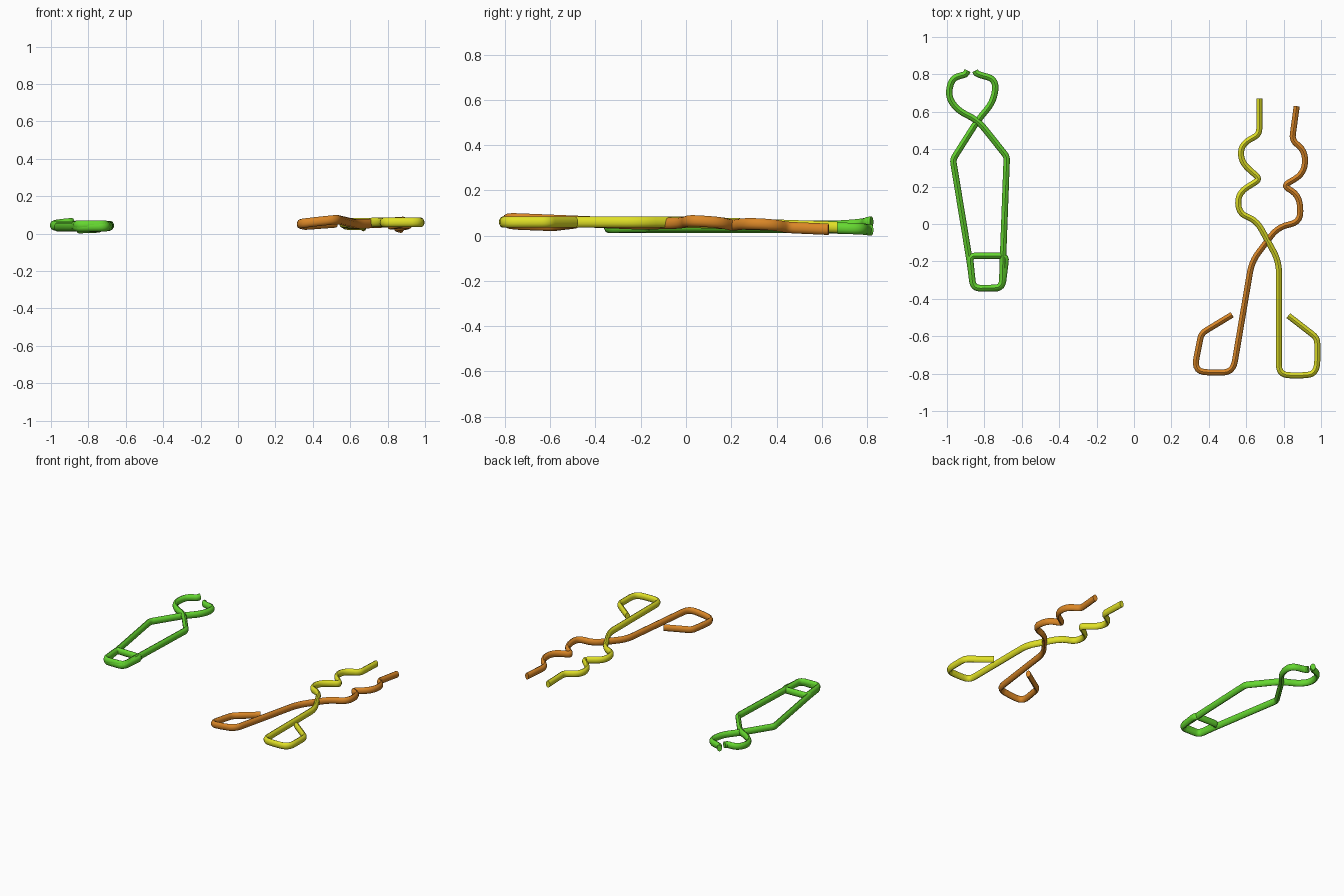
import bpy, bmesh, math
from mathutils import Vector

if "Cube" in bpy.data.objects:
    bpy.data.objects.remove(bpy.data.objects["Cube"])

SIDES = 10


def material(name, rgb):
    m = bpy.data.materials.new(name)
    m.diffuse_color = (*rgb, 1)
    m.use_nodes = True
    m.node_tree.nodes["Principled BSDF"].inputs["Base Color"].default_value = m.diffuse_color
    return m


def fillet(pts, radius):
    """Round every corner of a 3D polyline; a 4th value overrides the radius."""
    P = [Vector(p[:3]) for p in pts]
    out = [P[0]]
    for i in range(1, len(P) - 1):
        a, b, c = P[i - 1], P[i], P[i + 1]
        r = pts[i][3] if len(pts[i]) > 3 else radius
        s = b + (a - b).normalized() * min(r, (a - b).length * 0.48)
        e = b + (c - b).normalized() * min(r, (c - b).length * 0.48)
        for k in range(6):
            t = k / 5
            out.append(s * (1 - t) ** 2 + b * 2 * t * (1 - t) + e * t * t)
    out.append(P[-1])
    return out


def wire(name, pts, mat, half_w, half_h, radius=0.06):
    """Sweep an upright oval section along the rounded path."""
    path = fillet(pts, radius)
    bm = bmesh.new()
    rings = []
    for i, p in enumerate(path):
        t = path[min(i + 1, len(path) - 1)] - path[max(i - 1, 0)]
        side = Vector((t.y, -t.x, 0)).normalized()
        ring = []
        for k in range(SIDES):
            a = 2 * math.pi * (k + 0.5) / SIDES
            ring.append(bm.verts.new(p + side * half_w * math.cos(a)
                                     + Vector((0, 0, half_h * math.sin(a)))))
        rings.append(ring)
    for r0, r1 in zip(rings, rings[1:]):
        for k in range(SIDES):
            j = (k + 1) % SIDES
            bm.faces.new((r0[k], r0[j], r1[j], r1[k]))
    bm.faces.new(rings[0])
    bm.faces.new(rings[-1])
    bmesh.ops.recalc_face_normals(bm, faces=bm.faces)
    me = bpy.data.meshes.new(name)
    bm.to_mesh(me)
    bm.free()
    me.materials.append(mat)
    ob = bpy.data.objects.new(name, me)
    bpy.context.collection.objects.link(ob)
    bpy.context.view_layer.objects.active = ob
    ob.select_set(True)
    bpy.ops.object.shade_smooth_by_angle(angle=math.radians(40))
    ob.select_set(False)
    return ob


green = material("green", (0.13, 0.68, 0.03))
yellow = material("yellow", (0.75, 0.75, 0.02))
orange = material("orange", (0.70, 0.24, 0.02))

# Spring tongs: one wire, hook - arm - coiled spring - arm - hook
wire("spring_tongs", [
    (-0.89, 0.82, 0.06), (-0.90, 0.80, 0.058, 0.01), (-0.975, 0.78, 0.05), (-0.995, 0.68, 0.042),
    (-0.94, 0.605, 0.042), (-0.835, 0.555, 0.043), (-0.68, 0.36, 0.043, 0.02),
    (-0.703, -0.25, 0.043), (-0.705, -0.34, 0.045, 0.04),
    (-0.86, -0.345, 0.045, 0.04), (-0.878, -0.17, 0.043, 0.03),
    (-0.683, -0.17, 0.04, 0.03), (-0.705, -0.345, 0.037, 0.04),
    (-0.86, -0.342, 0.036, 0.04), (-0.875, -0.22, 0.036),
    (-0.968, 0.345, 0.036, 0.02), (-0.835, 0.555, 0.036),
    (-0.75, 0.655, 0.034), (-0.735, 0.775, 0.03), (-0.84, 0.80, 0.027),
    (-0.85, 0.82, 0.025)], green, 0.018, 0.025)

# Crossed tongs, first half: wavy jaw, shank, open handle loop
yellow_path = [
    (0.67, 0.67), (0.67, 0.48, 0.03), (0.572, 0.425), (0.572, 0.33),
    (0.675, 0.24, 0.03), (0.555, 0.165), (0.56, 0.055), (0.655, 0.02),
    (0.715, -0.09), (0.775, -0.20), (0.775, -0.805, 0.05), (0.885, -0.812),
    (0.98, -0.80, 0.07), (0.98, -0.61, 0.03), (0.825, -0.49)]
wire("tongs_half_lower",
     [(p[0], p[1], 0.06 - 0.034 * max(p[1], 0), *p[2:]) for p in yellow_path],
     yellow, 0.017, 0.025)

# Crossed tongs, second half: same layout, lying in a slightly tilted plane
orange_path = [
    (0.87, 0.63), (0.845, 0.45, 0.03), (0.918, 0.385), (0.91, 0.27),
    (0.80, 0.205, 0.03), (0.885, 0.15), (0.892, 0.01), (0.77, -0.015),
    (0.63, -0.20), (0.53, -0.79, 0.06), (0.43, -0.797), (0.32, -0.785, 0.07),
    (0.36, -0.585, 0.03), (0.525, -0.485)]
wire("tongs_half_upper",
     [(p[0], p[1], 0.064 + 0.11 * (p[0] - 0.88) - 0.06 * (p[1] - 0.05), *p[2:])
      for p in orange_path],
     orange, 0.017, 0.025)
